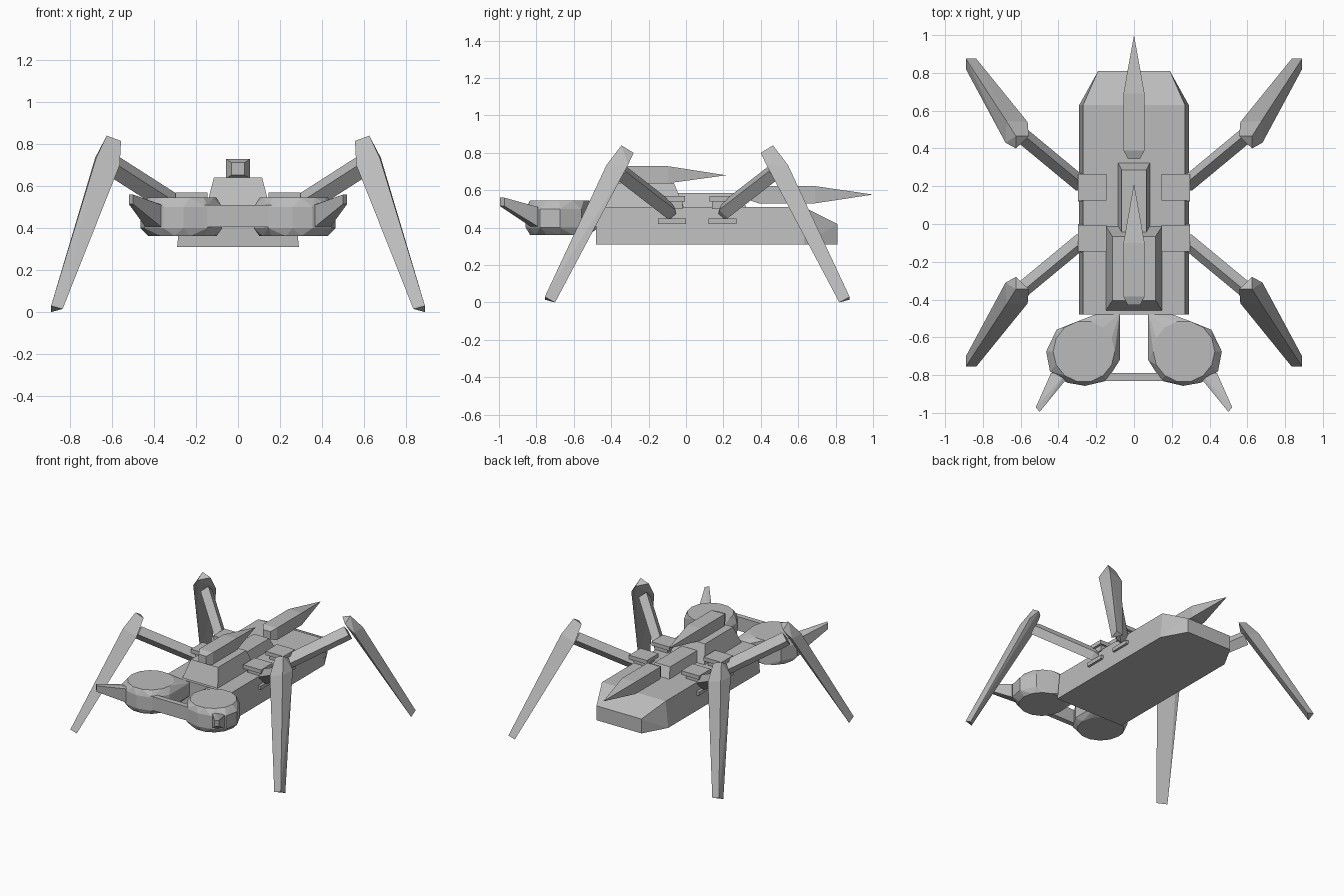
import bpy, bmesh, math

if "Cube" in bpy.data.objects:
    bpy.data.objects.remove(bpy.data.objects["Cube"])

grey = bpy.data.materials.new("hull_grey")
grey.diffuse_color = (0.5, 0.5, 0.5, 1)
grey.use_nodes = True
grey.node_tree.nodes["Principled BSDF"].inputs["Base Color"].default_value = grey.diffuse_color
MIRROR_Y = 0.06  # plane that swaps front and rear legs


def hull(name, points, sx=1, rear=False):
    """Flat-faced convex solid, optionally mirrored to the other side or to the rear."""
    bm = bmesh.new()
    for x, y, z in points:
        bm.verts.new((sx * x, 2 * MIRROR_Y - y if rear else y, z))
    res = bmesh.ops.convex_hull(bm, input=bm.verts[:])
    junk = {v for v in res["geom_interior"] if isinstance(v, bmesh.types.BMVert)}
    junk |= {v for v in bm.verts if not v.link_faces}
    bmesh.ops.delete(bm, geom=list(junk), context='VERTS')
    bmesh.ops.dissolve_limit(bm, angle_limit=math.radians(1),
                             verts=bm.verts[:], edges=bm.edges[:])
    bmesh.ops.recalc_face_normals(bm, faces=bm.faces[:])
    mesh = bpy.data.meshes.new(name)
    bm.to_mesh(mesh)
    bm.free()
    mesh.materials.append(grey)
    ob = bpy.data.objects.new(name, mesh)
    bpy.context.collection.objects.link(ob)
    return ob


def rect(x0, x1, y0, y1, z):
    return [(x, y, z) for x in (x0, x1) for y in (y0, y1)]


def box(x0, x1, y0, y1, z0, z1):
    return rect(x0, x1, y0, y1, z0) + rect(x0, x1, y0, y1, z1)


def section(half, y, z0, z1):
    return [(x, y, z) for x in (-half, half) for z in (z0, z1)]


# main body with tapered, sloping stern
hull("body", rect(-.29, .29, -.48, .63, .31) + rect(-.27, .27, -.48, .63, .51)
     + section(.19, .81, .31, .42))

# raised decks
hull("front_deck", rect(-.15, .15, -.46, -.01, .505) + rect(-.115, .115, -.405, -.065, .64))
hull("rear_deck", rect(-.085, .085, -.1, .325, .505) + rect(-.065, .065, -.1, .285, .585))


# pointed spines on the decks
def spine(name, y0, y1, y2, tip, z0):
    hull(name, section(.032, y0, z0 + .015, z0 + .075) + section(.056, y0 + .045, z0, z0 + .092)
         + section(.056, y1, z0, z0 + .092) + [(0, y2, tip)])


spine("front_spine", -.43, -.10, .215, .68, .637)
spine("rear_spine", .345, .69, 1.0, .577, .53)

# rounded head pods, jaw bar and prongs
CX, CY = .265, -.675
outline = [(.075, -.47), (.18, -.47), (.41, -.56), (.465, -.675), (.445, -.78),
           (.355, -.84), (.26, -.857), (.145, -.83), (.075, -.72)]
disc = [(CX + .163 * math.cos(a * math.tau / 14), CY + .163 * math.sin(a * math.tau / 14))
        for a in range(14)]
hull("jaw_bar", box(-.37, .37, -.83, -.79, .405, .51))
for sx, side in ((1, "right"), (-1, "left")):
    hull("head_pod_" + side,
         [(x, y, z) for x, y in outline for z in (.40, .50)]
         + [(x, y, z) for x, y in disc for z in (.362, .545)], sx)
    hull("jaw_prong_" + side,
         [(x, y, z) for x, y in ((.365, -.83), (.44, -.79), (.36, -.79)) for z in (.405, .51)]
         + [(x, y, z) for x, y in ((.50, -.995), (.52, -.97)) for z in (.515, .56)], sx)

# four legs with hip brackets
for sx, side in ((1, "right"), (-1, "left")):
    for rear in (False, True):
        tag = ("rear_" if rear else "front_") + side
        hull("hip_top_plate_" + tag, box(.145, .297, -.145, -.005, .54, .57), sx, rear)
        hull("hip_shim_" + tag, box(.17, .28, -.125, -.02, .50, .54), sx, rear)
        hull("hip_bottom_plate_" + tag, box(.145, .297, -.15, 0, .42, .448), sx, rear)
        # upper leg: diamond section, pointed at the hip
        rings = [(.22, -.05, .44)]
        for x, y, z in ((.28, -.09, .495), (.60, -.355, .70)):
            rings += [(x - .025, y + .012, z + .045), (x + .025, y - .012, z - .045),
                      (x + .027, y + .033, z), (x - .027, y - .033, z)]
        hull("upper_leg_" + tag, rings, sx, rear)
        # lower leg: triangular section with the ridge facing outwards
        hull("lower_leg_" + tag, [
            (.625, -.345, .84), (.557, -.345, .815), (.625, -.28, .80),
            (.675, -.425, .735), (.563, -.42, .70), (.68, -.31, .735),
            (.89, -.755, .03), (.835, -.755, .015), (.89, -.70, 0)], sx, rear)
